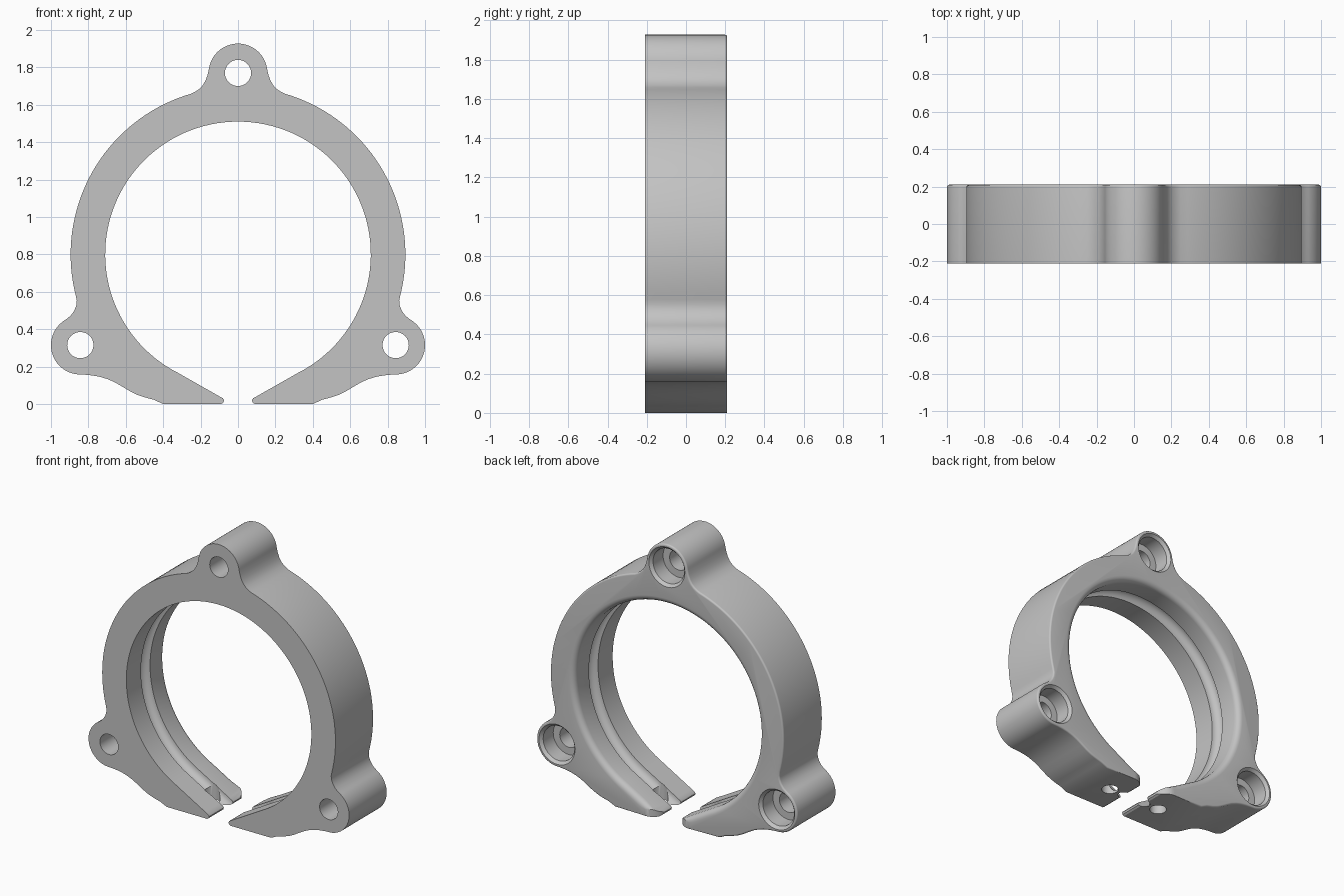
import bpy, bmesh
from math import sin, cos, radians, pi
from mathutils import Vector

if "Cube" in bpy.data.objects:
    bpy.data.objects.remove(bpy.data.objects["Cube"], do_unlink=True)

HALF = 0.21            # half depth of the clamp
CENTRE = 0.8           # height of the bore axis
BORE, RIM, BOSS = 0.71, 0.895, 0.157
BOSSES = [(0, 1.77), (0.843, 0.315), (-0.843, 0.315)]


def arc(cx, cy, r, a, b, n):
    """Points on an arc, angles in degrees."""
    angles = [radians(a + (b - a) * i / n) for i in range(n + 1)]
    return [(cx + r * cos(t), cy + r * sin(t)) for t in angles]


def loft(name, rings):
    """Closed solid through rings of equal point count."""
    bm = bmesh.new()
    rows = [[bm.verts.new(p) for p in ring] for ring in rings]
    n = len(rows[0])
    for a, b in zip(rows, rows[1:]):
        for i in range(n):
            j = (i + 1) % n
            bm.faces.new((a[i], a[j], b[j], b[i]))
    bm.faces.new(rows[0])
    bm.faces.new(rows[-1][::-1])
    bmesh.ops.recalc_face_normals(bm, faces=bm.faces)
    mesh = bpy.data.meshes.new(name)
    bm.to_mesh(mesh)
    bm.free()
    obj = bpy.data.objects.new(name, mesh)
    bpy.context.collection.objects.link(obj)
    return obj


def cut(target, cutter):
    mod = target.modifiers.new("cut", 'BOOLEAN')
    mod.operation, mod.solver, mod.object = 'DIFFERENCE', 'EXACT', cutter
    bpy.context.view_layer.objects.active = target
    bpy.ops.object.modifier_apply(modifier=mod.name)
    bpy.data.objects.remove(cutter, do_unlink=True)


def normals(points, closed):
    """Unit vectors to the right of the travel direction."""
    out, n = [], len(points)
    for i in range(n):
        a = points[i - 1 if closed else max(i - 1, 0)]
        b = points[(i + 1) % n if closed else min(i + 1, n - 1)]
        out.append(Vector((b[1] - a[1], a[0] - b[0])).normalized())
    return out


# Outer edge of one half: top lug, fillet, rim, fillet, side lug, foot
outer = arc(*BOSSES[0], BOSS, 90, 8, 20)
outer += [(0.163, 1.758), (0.175, 1.727), (0.19, 1.702), (0.208, 1.684), (0.23, 1.669)]
outer += arc(0, CENTRE, RIM, 73.8, -14.4, 36)
outer += [(0.862, 0.552), (0.865, 0.525), (0.875, 0.5), (0.893, 0.474)]
outer += arc(*BOSSES[1], BOSS, 60, -85, 28)
outer += [(0.82, 0.157), (0.78, 0.153), (0.74, 0.146), (0.7, 0.134), (0.66, 0.117),
          (0.62, 0.094), (0.58, 0.07), (0.54, 0.05), (0.5, 0.036), (0.45, 0.023), (0.4, 0.0)]
# Thin arm tip, straight ramp, then the bore
tip = [(0.09, 0.0), (0.078, 0.008), (0.074, 0.02), (0.08, 0.03)]
ramp = [(0.08 + 0.24 * i / 10, 0.03 + 0.136 * i / 10) for i in range(1, 10)]
inner = ramp + arc(0, CENTRE, BORE, -63.2, 90, 52)
half = outer + tip + inner
# Edge rounding on the back: slight outside, larger around the bore
soft = [0.012] * len(outer) + [0] * len(tip) + [min(0.04, p[1] * 0.45) for p in inner]

outline = half + [(-x, z) for x, z in half[-2:0:-1]]
soft = soft + soft[-2:0:-1]
norm = normals(outline, True)


def layer(t):
    return [(x + n.x * w * (1 - cos(t)), HALF - w * (1 - sin(t)), z + n.y * w * (1 - cos(t)))
            for (x, z), n, w in zip(outline, norm, soft)]


rings = [[(x, -HALF, z) for x, z in outline]]
rings += [layer(pi / 2 * i / 5) for i in range(6)]
# full rounding sweeps from the wall to the back face
clamp = loft("clamp_ring", rings)

# Round groove along the bore, running out through the tips
step = Vector((-0.24, -0.136)).normalized()
start = Vector((0.08, 0.03))
path = [tuple(start + step * 0.08)] + [tuple(start)] + inner
path = path + [(-x, z) for x, z in path[-2::-1]]
groove = []
for (x, z), n in zip(path, normals(path, False)):
    groove.append([(x + n.x * v, u, z + n.y * v) for u, v in arc(0, 0, 0.05, 0, 345, 23)])
cut(clamp, loft("groove_cutter", groove))

# Screw holes with chamfered counterbores on the back
steps = [(-0.3, 0.07), (0.08, 0.07), (0.08, 0.12), (0.19, 0.12), (0.212, 0.14), (0.3, 0.14)]
for cx, cz in BOSSES:
    cut(clamp, loft("screw_cutter", [[(x, y, z) for x, z in arc(cx, cz, r, 0, 352.5, 47)]
                                     for y, r in steps]))

# Upright pin holes and rounded back corners on both arm tips
for side in (1, -1):
    pin = arc(0.205 * side, 0, 0.055, 0, 348.75, 31)
    cut(clamp, loft("pin_cutter", [[(x, y, z) for x, y in pin] for z in (-0.1, 0.25)]))
    corner = arc(0.172, 0.11, 0.1, 180, 90, 14) + [(0.172, 0.26), (0.02, 0.26), (0.02, 0.11)]
    cut(clamp, loft("corner_cutter", [[(x * side, y, z) for x, y in corner]
                                      for z in (-0.1, 0.2)]))

# Plain grey finish
grey = bpy.data.materials.new("plain_grey")
grey.use_nodes = True
colour = (0.55, 0.55, 0.55, 1)
grey.diffuse_color = colour
grey.node_tree.nodes["Principled BSDF"].inputs["Base Color"].default_value = colour
clamp.data.materials.clear()
clamp.data.materials.append(grey)

bpy.ops.object.select_all(action='DESELECT')
clamp.select_set(True)
bpy.context.view_layer.objects.active = clamp
bpy.ops.object.shade_smooth_by_angle(angle=radians(30))
